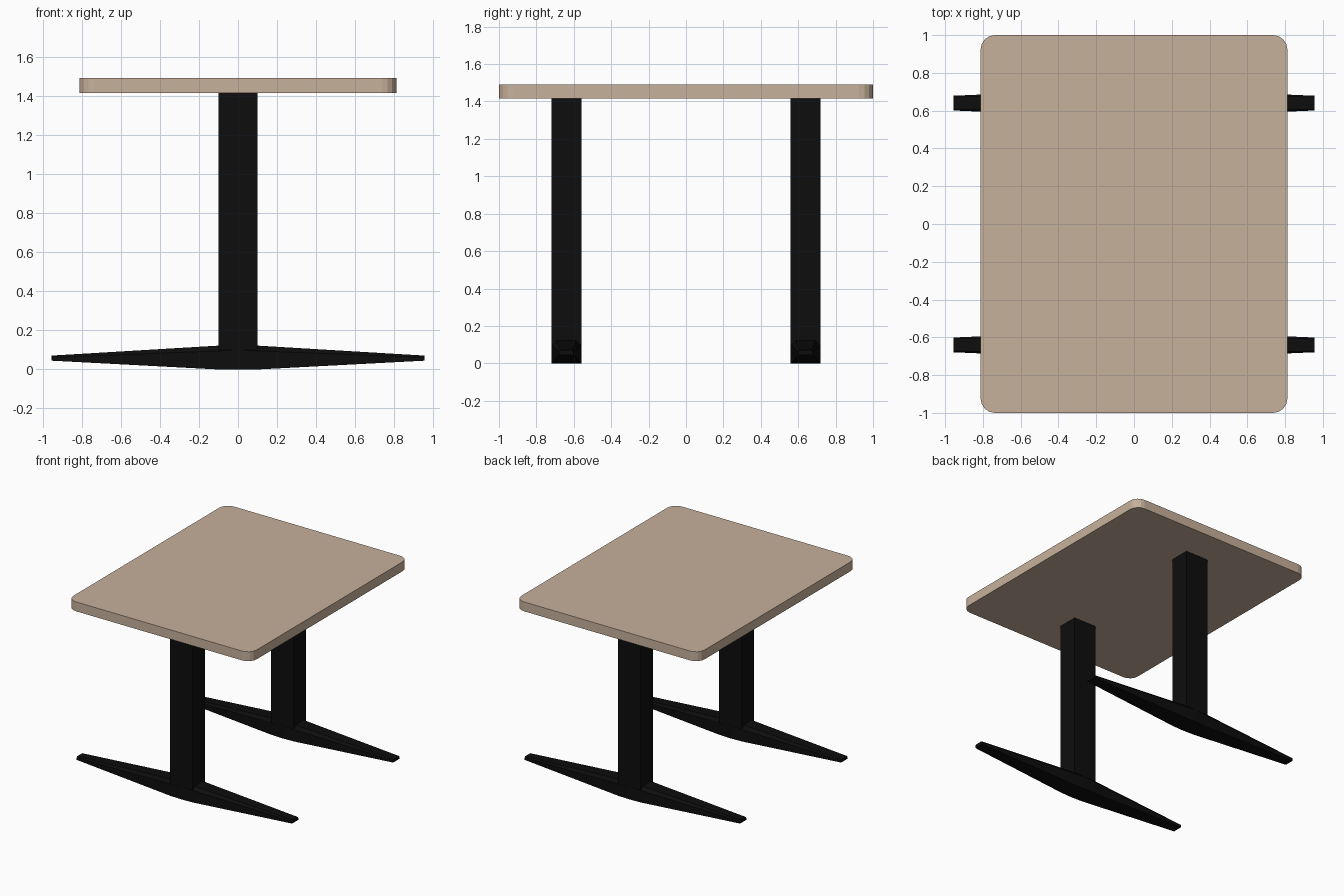
import bpy, bmesh, math

if "Cube" in bpy.data.objects:
    bpy.data.objects.remove(bpy.data.objects["Cube"])


def material(name, rgb):
    m = bpy.data.materials.new(name)
    m.diffuse_color = (*rgb, 1)
    m.use_nodes = True
    m.node_tree.nodes["Principled BSDF"].inputs["Base Color"].default_value = m.diffuse_color
    return m


WOOD = material("light_wood", (0.57, 0.44, 0.33))
BLACK = material("black_metal", (0.004, 0.004, 0.004))


def loft(name, rings, mat):
    """Skin a list of equal-length closed rings and cap both ends."""
    bm = bmesh.new()
    loops = [[bm.verts.new(p) for p in ring] for ring in rings]
    n = len(loops[0])
    for a, b in zip(loops, loops[1:]):
        for i in range(n):
            j = (i + 1) % n
            bm.faces.new((a[i], a[j], b[j], b[i]))
    bm.faces.new(loops[0])
    bm.faces.new(loops[-1])
    bmesh.ops.recalc_face_normals(bm, faces=bm.faces)
    mesh = bpy.data.meshes.new(name)
    bm.to_mesh(mesh)
    bm.free()
    mesh.materials.append(mat)
    obj = bpy.data.objects.new(name, mesh)
    bpy.context.collection.objects.link(obj)
    return obj


def rounded_rect(hx, hy, r, z, steps=4):
    pts = []
    for k, (sx, sy) in enumerate([(1, 1), (-1, 1), (-1, -1), (1, -1)]):
        for i in range(steps + 1):
            a = math.pi / 2 * (k + i / steps)
            pts.append((sx * (hx - r) + r * math.cos(a),
                        sy * (hy - r) + r * math.sin(a), z))
    return pts


def foot_ring(x, y, half, top_half, z0, shoulder, z1):
    return [(x, y - half, z0), (x, y + half, z0), (x, y + half, shoulder),
            (x, y + top_half, z1), (x, y - top_half, z1), (x, y - half, shoulder)]


# Table top with rounded corners
loft("table_top", [rounded_rect(0.812, 1.0, 0.075, z) for z in (1.417, 1.492)], WOOD)

for side, y in (("front", -0.64), ("back", 0.64)):
    # Rectangular column
    loft(side + "_column",
         [[(sx * 0.1, y + sy * 0.08, z)
           for sx, sy in ((-1, -1), (1, -1), (1, 1), (-1, 1))]
          for z in (0.10, 1.417)], BLACK)
    # Foot tapering from the column to both ends
    tip = (0.039, 0.032, 0.045, 0.062, 0.071)
    root = (0.076, 0.052, 0.0, 0.095, 0.122)
    mid = (0.08, 0.06, 0.0, 0.1, 0.122)
    loft(side + "_foot",
         [foot_ring(x, y, *s) for x, s in
          ((-0.955, tip), (-0.1, root), (0, mid), (0.1, root), (0.955, tip))], BLACK)
